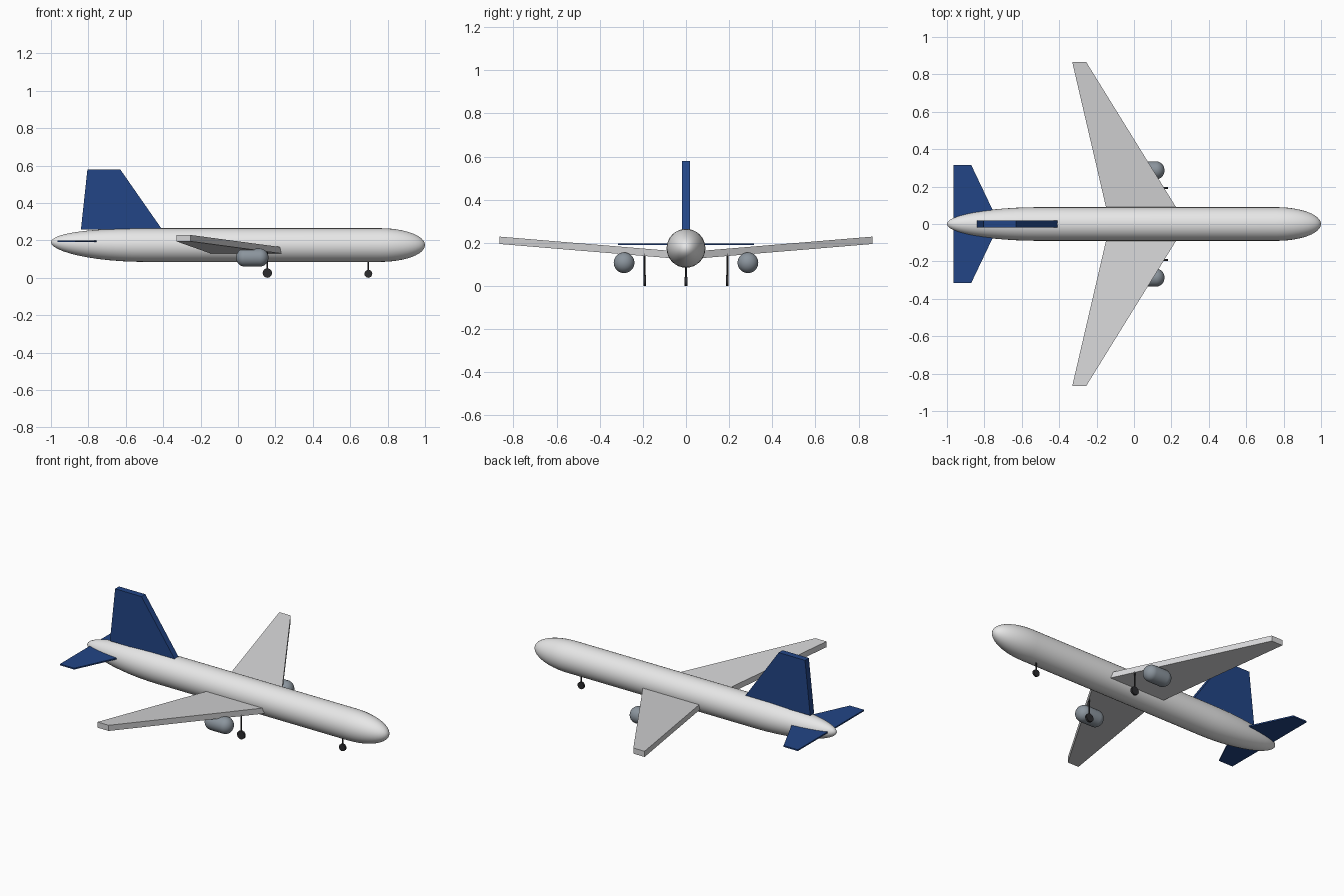
import bpy, bmesh, math
from mathutils import Matrix, Vector

if "Cube" in bpy.data.objects:
    bpy.data.objects.remove(bpy.data.objects["Cube"])


def material(name, rgb):
    m = bpy.data.materials.new(name)
    m.use_nodes = True
    m.diffuse_color = (*rgb, 1)
    m.node_tree.nodes["Principled BSDF"].inputs["Base Color"].default_value = (*rgb, 1)
    return m


WHITE = material("fuselage white", (0.82, 0.82, 0.82))
GREY = material("wing grey", (0.66, 0.66, 0.67))
BLUE = material("tail blue", (0.016, 0.06, 0.24))
STEEL = material("engine steel", (0.26, 0.3, 0.34))
BLACK = material("gear black", (0.025, 0.025, 0.028))


def finish(bm, name, mat, smooth=False):
    bmesh.ops.recalc_face_normals(bm, faces=bm.faces)
    mesh = bpy.data.meshes.new(name)
    bm.to_mesh(mesh)
    bm.free()
    mesh.materials.append(mat)
    obj = bpy.data.objects.new(name, mesh)
    bpy.context.collection.objects.link(obj)
    if smooth:
        bpy.ops.object.select_all(action='DESELECT')
        bpy.context.view_layer.objects.active = obj
        obj.select_set(True)
        bpy.ops.object.shade_smooth_by_angle(angle=math.radians(40))
    return obj


def lathe(name, rings, y, mat, sides=32):
    """Round body along x from rings of (x, centre z, radius)."""
    bm = bmesh.new()
    loops = []
    for x, z, r in rings:
        angles = [math.tau * i / sides for i in range(sides)]
        loops.append([bm.verts.new((x, y + r * math.cos(a), z + r * math.sin(a))) for a in angles])
    for a, b in zip(loops, loops[1:]):
        for i in range(sides):
            j = (i + 1) % sides
            bm.faces.new((a[i], a[j], b[j], b[i]))
    bmesh.ops.remove_doubles(bm, verts=bm.verts, dist=1e-5)
    return finish(bm, name, mat, True)


def slab(name, outline, thickness, mat):
    """Flat panel: outline points pushed both ways along the thickness vector."""
    bm = bmesh.new()
    t = Vector(thickness) / 2
    low = [bm.verts.new(Vector(p) - t) for p in outline]
    high = [bm.verts.new(Vector(p) + t) for p in outline]
    bm.faces.new(low)
    bm.faces.new(high)
    for i in range(len(low)):
        j = (i + 1) % len(low)
        bm.faces.new((low[i], low[j], high[j], high[i]))
    return finish(bm, name, mat)


def rounded_rings(tail, nose, tail_len, nose_len, radius, z, tail_rise=0, steps=12):
    """Tube profile with elliptical ends; the tail tip can rise."""
    quarter = [math.pi / 2 * i / steps for i in range(steps + 1)]
    rings = [(tail + tail_len * (1 - math.cos(a)), z + tail_rise * math.cos(a) ** 2,
              radius * math.sin(a)) for a in quarter]
    rings += [(nose - nose_len * (1 - math.cos(a)), z, radius * math.sin(a))
              for a in reversed(quarter)]
    return rings


def cylinder(name, centre, radius, depth, axis, mat, sides=20):
    bm = bmesh.new()
    turn = Matrix.Rotation(math.pi / 2, 4, 'X') if axis == 'Y' else Matrix()
    bmesh.ops.create_cone(bm, cap_ends=True, segments=sides, radius1=radius, radius2=radius,
                          depth=depth, matrix=Matrix.Translation(centre) @ turn)
    return finish(bm, name, mat, True)


def landing_gear(name, x, y, radius, top):
    cylinder(name + "_wheel", (x, y, radius), radius, 0.012, 'Y', BLACK)
    cylinder(name + "_strut", (x, y, (radius + top) / 2), 0.004, top - radius, 'Z', BLACK, 10)


# Body and fin
lathe("fuselage", rounded_rings(-1, 1, 0.5, 0.24, 0.09, 0.175, 0.015), 0, WHITE)
slab("tail_fin", [(-0.84, 0, 0.257), (-0.405, 0, 0.257), (-0.63, 0, 0.58), (-0.805, 0, 0.58)],
     (0, 0.037, 0), BLUE)

# Paired parts, left is +y because the nose points to +x
for side, s in (("port", 1), ("starboard", -1)):
    slab(side + "_wing", [(0.237, s * 0.07, 0.146), (-0.255, s * 0.865, 0.212),
                          (-0.33, s * 0.865, 0.212), (-0.145, s * 0.07, 0.146)],
         (0, 0, 0.034), GREY)
    slab(side + "_tailplane", [(-0.72, 0, 0.194), (-0.87, s * 0.315, 0.194),
                               (-0.965, s * 0.315, 0.194), (-0.965, 0, 0.194)],
         (0, 0, 0.008), BLUE)
    lathe(side + "_engine", rounded_rings(-0.01, 0.163, 0.045, 0.045, 0.048, 0.108),
          s * 0.287, STEEL)
    landing_gear(side + "_main_gear", 0.157, s * 0.192, 0.025, 0.15)

landing_gear("nose_gear", 0.697, 0, 0.021, 0.1)
